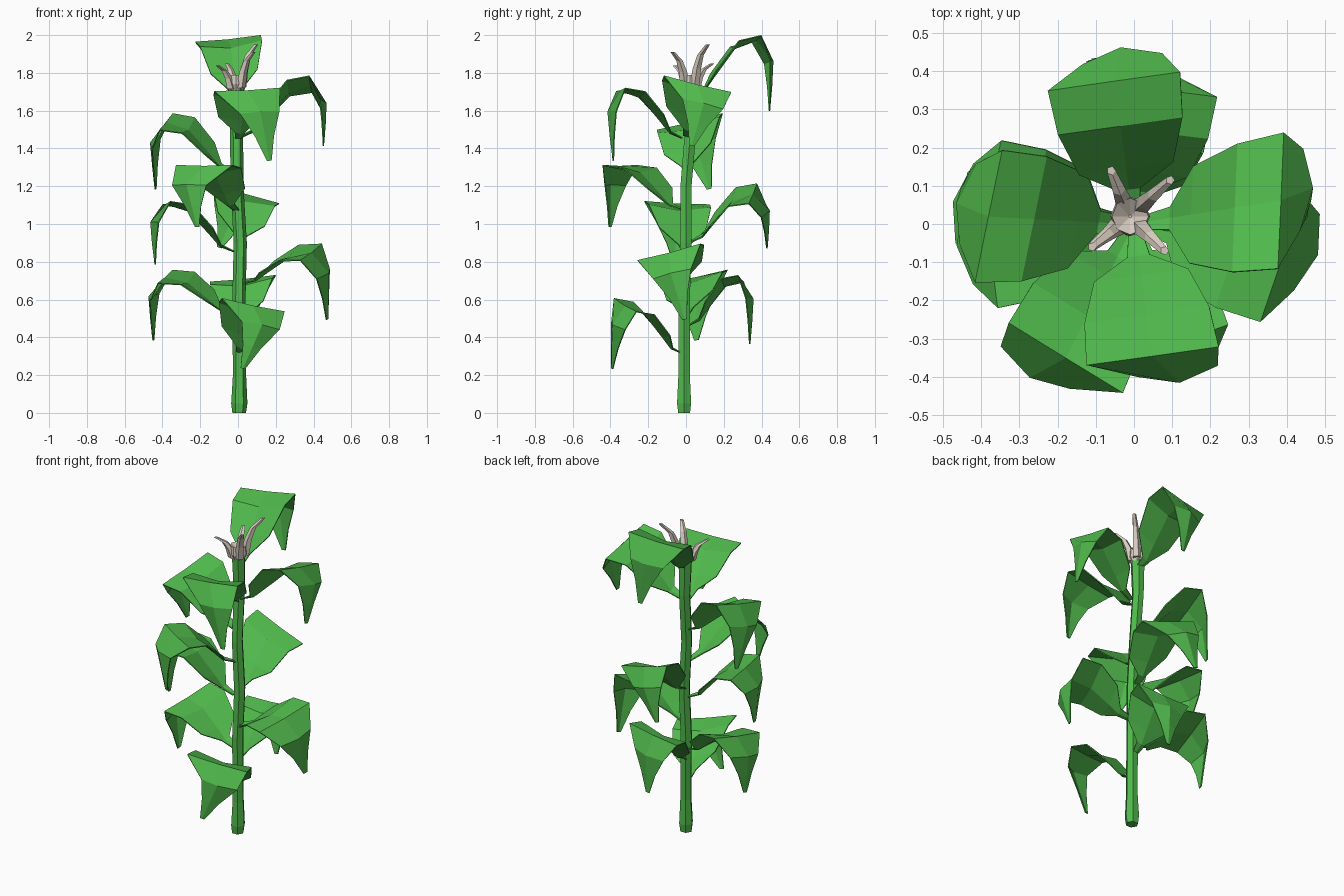
import bpy, bmesh, math
from mathutils import Vector

cube = bpy.data.objects.get("Cube")
if cube:
    bpy.data.objects.remove(cube)


def material(name, rgb):
    m = bpy.data.materials.new(name)
    m.use_nodes = True
    color = (*rgb, 1)
    m.diffuse_color = color
    m.node_tree.nodes["Principled BSDF"].inputs["Base Color"].default_value = color
    return m


green = material("leaf green", (0.082, 0.49, 0.073))
cream = material("tassel cream", (0.68, 0.6, 0.52))


def finish(name, bm, mat):
    bmesh.ops.recalc_face_normals(bm, faces=bm.faces)
    mesh = bpy.data.meshes.new(name)
    bm.to_mesh(mesh)
    bm.free()
    mesh.materials.append(mat)
    obj = bpy.data.objects.new(name, mesh)
    bpy.context.collection.objects.link(obj)
    return obj


def tube(name, path, sides, mat):
    """Closed tube through (x, y, z, radius) points with level rings."""
    bm = bmesh.new()
    rings = []
    for x, y, z, r in path:
        angles = [math.tau * i / sides for i in range(sides)]
        rings.append([bm.verts.new((x + r * math.cos(a), y + r * math.sin(a), z)) for a in angles])
    for lo, hi in zip(rings, rings[1:]):
        for i in range(sides):
            j = (i + 1) % sides
            bm.faces.new((lo[i], lo[j], hi[j], hi[i]))
    bm.faces.new(rings[0])
    bm.faces.new(rings[-1])
    return finish(name, bm, mat)


# Stalk with a swollen foot and a gentle bend
STALK = [(0.006, -0.01, 0, 0.036), (0.007, -0.01, 0.05, 0.043), (0.008, -0.01, 0.2, 0.035),
         (0.005, -0.01, 0.6, 0.035), (0.012, 0, 0.9, 0.035), (-0.005, 0, 1.2, 0.034),
         (-0.008, 0.025, 1.5, 0.035), (-0.01, 0.02, 1.73, 0.042)]
tube("stalk", STALK, 6, green)

# Tassel: a hollow cup with four bent prongs
HEART = Vector((-0.01, 0.02, 1.7))
CUP = [(0, 0.035), (0.04, 0.052), (0.09, 0.048), (0.06, 0.004)]
tube("tassel_cup", [(HEART.x, HEART.y, HEART.z + up, r) for up, r in CUP], 8, cream)
TIPS = [(0.095, 0.115, 1.95), (-0.06, 0.14, 1.85), (-0.11, -0.06, 1.84), (0.08, -0.07, 1.91)]
for n, tip in enumerate(TIPS):
    reach = Vector(tip) - HEART
    path = []
    for out, up, r in ((0.25, 0.1, 0.028), (0.4, 0.5, 0.023), (0.6, 0.78, 0.018), (1, 1, 0.012)):
        path.append((HEART.x + reach.x * out, HEART.y + reach.y * out, HEART.z + reach.z * up, r))
    tube(f"tassel_prong_{n + 1}", path, 5, cream)

# Leaf stations: reach, rise (or drop once past the crest), half width, edge lift, edge pull-back
RISING = [(0.05, 0, 0.018, 0, 0), (0.2, 0.1, 0.03, 0.01, 0), (0.32, 0.36, 0.125, 0.03, 0),
          (0.56, 0.85, 0.165, 0.025, 0), (0.81, 1, 0.175, 0.005, 0)]
FALLING = [(0.99, 0.3, 0.105, -0.005, 0.03), (0.97, 0.65, 0.05, 0, 0.015), (0.94, 1, 0.012, 0, 0)]


def leaf(name, azimuth, top, height, drop, reach, roll, swing, shift, skew):
    a = math.radians(azimuth)
    out = Vector((math.cos(a), math.sin(a), 0))
    side = Vector((-out.y, out.x, 0))
    crest = top - 0.015
    stations = [(r, crest - height * (1 - f), w, e, p, 0) for r, f, w, e, p in RISING]
    drifts = (swing, (swing + shift) / 2, shift)
    stations += [(r, crest - drop * d, w, e, p, t) for (r, d, w, e, p), t in zip(FALLING, drifts)]
    bm = bmesh.new()
    rows = []
    for r, z, w, lift, pull, drift in stations:
        row = []
        for k in (-1, 0, 1):
            s = k * w
            distance = r * reach + skew * s - abs(k) * pull
            point = out * distance + side * (s + drift)
            point.z = z + roll * s + abs(k) * lift
            row.append(bm.verts.new(point))
        rows.append(row)
    for p, q in zip(rows, rows[1:]):
        for i in range(2):
            bm.faces.new((p[i], p[i + 1], q[i + 1], q[i]))
    obj = finish(name, bm, green)
    solid = obj.modifiers.new("thickness", "SOLIDIFY")
    solid.thickness = 0.006
    solid.offset = 0


# Leaves from the bottom up: azimuth, top, height, drop, reach, roll, swing, tip shift, skew
LEAVES = [
    (-76, 0.58, 0.25, 0.33, 0.41, -0.2, 0.03, -0.07, -0.1),
    (173, 0.73, 0.19, 0.33, 0.48, -0.2, 0, 0, 0.1),
    (85, 0.72, 0.24, 0.34, 0.36, -0.1, 0, 0, 0),
    (-13, 0.86, 0.16, 0.35, 0.49, 0.25, 0.03, 0.1, 0.1),
    (187, 1.12, 0.25, 0.32, 0.47, 0.05, 0, 0, 0),
    (83, 1.17, 0.25, 0.28, 0.44, 0.3, 0.07, 0.15, 0),
    (-117, 1.32, 0.23, 0.32, 0.485, 0, -0.06, -0.01, 0.08),
    (177, 1.55, 0.26, 0.35, 0.47, -0.25, -0.03, -0.1, 0.15),
    (-82, 1.72, 0.25, 0.37, 0.43, 0.05, 0.06, 0.11, 0),
    (9, 1.75, 0.27, 0.32, 0.48, -0.25, 0.02, -0.04, 0.2),
    (98, 1.99, 0.31, 0.375, 0.465, -0.1, -0.03, -0.07, 0),
]
for n, spec in enumerate(LEAVES):
    leaf(f"leaf_{n + 1}", *spec)
